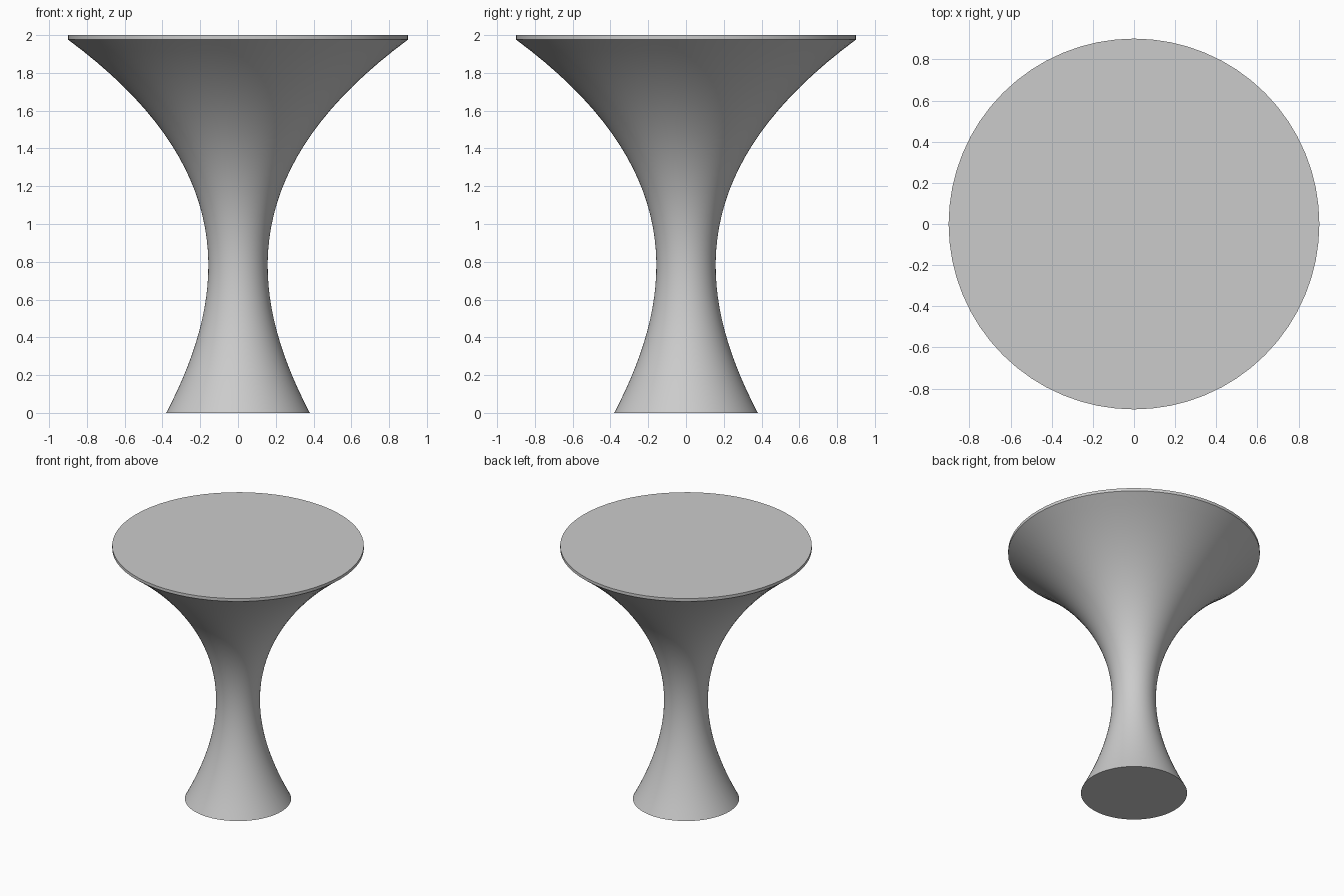
import bpy, bmesh, math

if "Cube" in bpy.data.objects:
    bpy.data.objects.remove(bpy.data.objects["Cube"])

SIDES = 64


def lathe(name, profile):
    """Revolve (radius, z) points around z and cap both ends."""
    bm = bmesh.new()
    rings = []
    for r, z in profile:
        rings.append([bm.verts.new((r * math.cos(2 * math.pi * i / SIDES),
                                    r * math.sin(2 * math.pi * i / SIDES), z))
                      for i in range(SIDES)])
    for a, b in zip(rings, rings[1:]):
        for i in range(SIDES):
            j = (i + 1) % SIDES
            bm.faces.new((a[i], a[j], b[j], b[i]))
    bm.faces.new(rings[0][::-1])
    bm.faces.new(rings[-1])
    me = bpy.data.meshes.new(name)
    bm.to_mesh(me)
    bm.free()
    ob = bpy.data.objects.new(name, me)
    bpy.context.collection.objects.link(ob)
    bpy.ops.object.select_all(action='DESELECT')
    ob.select_set(True)
    bpy.context.view_layer.objects.active = ob
    bpy.ops.object.shade_smooth_by_angle(angle=math.radians(25))
    return ob


# Flared pedestal: narrow waist, wide top, ending in a thin upright rim
WAIST_R, WAIST_Z, RIM_Z, STEPS = 0.157, 0.78, 1.977, 32
profile = []
for k in range(STEPS + 1):
    z = RIM_Z * k / STEPS
    d = z - WAIST_Z
    profile.append((WAIST_R + 0.427 * d ** 2 + 0.077 * d ** 3, z))
profile.append((profile[-1][0], 2.0))
lathe("pedestal_table", profile)
